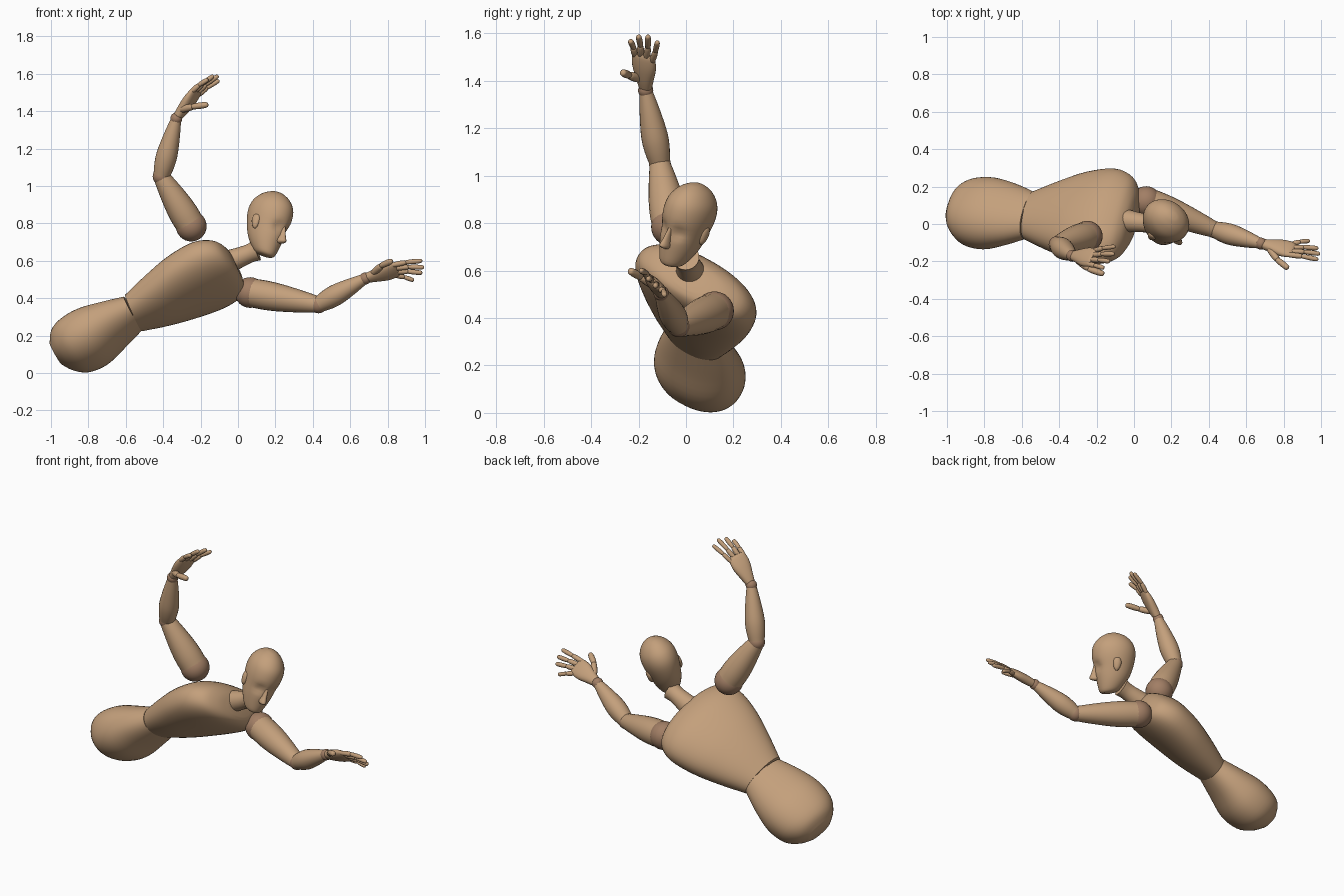
import bpy, math
from mathutils import Vector

cube = bpy.data.objects.get("Cube")
if cube:
    bpy.data.objects.remove(cube, do_unlink=True)


def material(name, rgb):
    m = bpy.data.materials.new(name)
    m.use_nodes = True
    m.diffuse_color = (*rgb, 1)
    bsdf = m.node_tree.nodes["Principled BSDF"]
    bsdf.inputs["Base Color"].default_value = (*rgb, 1)
    bsdf.inputs["Roughness"].default_value = 0.7
    return m


WOOD = material("light wood", (0.55, 0.35, 0.20))
JOINT = material("dark wood", (0.36, 0.21, 0.13))


def frame(up, left):
    """Orthonormal up, left and front directions of a part."""
    u = Vector(up).normalized()
    l = Vector(left)
    l = (l - u * l.dot(u)).normalized()
    return u, l, l.cross(u)


def spline(a, b, c, d, t):
    return 0.5 * (2 * b + (c - a) * t + (2 * a - 5 * b + 4 * c - d) * t * t
                  + (3 * b - a - 3 * c + d) * t ** 3)


def finish(obj, mat):
    obj.data.materials.append(mat)
    bpy.ops.object.select_all(action='DESELECT')
    obj.select_set(True)
    bpy.context.view_layer.objects.active = obj
    bpy.ops.object.shade_smooth_by_angle(angle=math.radians(40))
    return obj


def loft(name, origin, up, left, stations, power=2.0, sides=32, steps=4, mat=WOOD):
    """Skin rings given as (height, half width, half depth, forward shift)."""
    o = Vector(origin)
    u, l, f = frame(up, left)
    s = [Vector(p) for p in stations]
    rows = []
    for i in range(len(s) - 1):
        a, d = s[max(i - 1, 0)], s[min(i + 2, len(s) - 1)]
        rows += [spline(a, s[i], s[i + 1], d, k / steps) for k in range(steps)]
    rows.append(s[-1])
    verts = []
    for h, w, dep, shift in rows:
        for k in range(sides):
            t = math.tau * k / sides
            c, n = math.cos(t), math.sin(t)
            x = math.copysign(abs(c) ** (2 / power), c) * w
            y = math.copysign(abs(n) ** (2 / power), n) * dep + shift
            verts.append(o + u * h + l * x + f * y)
    n = len(rows)
    faces = [(r * sides + k, r * sides + (k + 1) % sides,
              (r + 1) * sides + (k + 1) % sides, (r + 1) * sides + k)
             for r in range(n - 1) for k in range(sides)]
    faces += [tuple(reversed(range(sides))), tuple(range((n - 1) * sides, n * sides))]
    # left, front, up is left-handed, so reverse the winding
    faces = [tuple(reversed(q)) for q in faces]
    me = bpy.data.meshes.new(name)
    me.from_pydata(verts, [], faces)
    obj = bpy.data.objects.new(name, me)
    bpy.context.collection.objects.link(obj)
    return finish(obj, mat)


def limb(name, a, b, radii, mat=WOOD, sides=24):
    """Round tapered piece from a to b with (fraction, radius) pairs."""
    a, b = Vector(a), Vector(b)
    d = b - a
    side = (0, 1, 0) if abs(d.normalized().y) < 0.9 else (1, 0, 0)
    return loft(name, a, d, side, [(t * d.length, r, r, 0) for t, r in radii],
                sides=sides, mat=mat)


def ball(name, p, r, mat=JOINT):
    bpy.ops.mesh.primitive_uv_sphere_add(segments=32, ring_count=16, radius=r, location=p)
    obj = bpy.context.object
    obj.name = name
    return finish(obj, mat)


# Torso
WAIST = (-0.56, 0.045, 0.32)
loft("chest", WAIST, (0.92, -0.05, 0.39), (0.25, 0.85, -0.47),
     [(0, 0.14, 0.085, 0), (0.15, 0.205, 0.115, -0.015), (0.3, 0.26, 0.132, -0.03),
      (0.45, 0.285, 0.135, -0.035), (0.55, 0.25, 0.115, -0.025),
      (0.595, 0.17, 0.085, -0.015), (0.61, 0.08, 0.05, -0.01)], power=2.2, sides=48)
loft("pelvis", WAIST, (0.88, -0.07, 0.46), (0.295, 0.88, -0.43),
     [(-0.47, 0.08, 0.055, 0), (-0.43, 0.14, 0.11, 0), (-0.36, 0.187, 0.145, 0.01),
      (-0.25, 0.2, 0.15, 0.012), (-0.12, 0.175, 0.115, 0.005), (0, 0.135, 0.082, 0)],
     power=2.2, sides=48)
ball("waist_joint", WAIST, 0.08)

# Neck
limb("neck", (-0.06, 0.02, 0.59), (0.1, 0.0, 0.655),
     [(0, 0.064), (0.4, 0.055), (0.75, 0.05), (1, 0.056)])

# Head
HEAD = Vector((0.17, 0.015, 0.84))
H_UP, H_LEFT, H_FRONT = frame((0.28, 0.23, 0.93), (0.54, 0.77, -0.35))
head = loft("head", HEAD, H_UP, H_LEFT,
            [(-0.225, 0.028, 0.03, 0.055), (-0.21, 0.052, 0.06, 0.04),
             (-0.15, 0.077, 0.093, 0.018), (-0.08, 0.092, 0.115, 0.005),
             (0, 0.103, 0.13, 0), (0.06, 0.095, 0.12, 0), (0.105, 0.066, 0.085, 0),
             (0.13, 0.03, 0.04, 0), (0.136, 0.006, 0.008, 0)], sides=48)
for v in head.data.vertices:
    # Hollow the eye sockets below the brow
    p = v.co - HEAD
    if p.dot(H_FRONT) > 0:
        dx = (abs(p.dot(H_LEFT)) - 0.04) / 0.028
        dz = (p.dot(H_UP) + 0.065) / 0.025
        v.co -= H_FRONT * 0.018 * math.exp(-dx * dx - dz * dz)
loft("nose", HEAD, H_UP, H_LEFT,
     [(-0.145, 0.012, 0.012, 0.115), (-0.132, 0.02, 0.036, 0.118),
      (-0.1, 0.014, 0.026, 0.115), (-0.05, 0.008, 0.012, 0.11)], sides=16)
for side, sign in (("left", 1), ("right", -1)):
    loft(side + "_ear", HEAD + H_LEFT * 0.092 * sign - H_FRONT * 0.01, H_UP, H_LEFT,
         [(-0.105, 0.004, 0.006, 0.006), (-0.09, 0.013, 0.017, 0.004),
          (-0.06, 0.017, 0.025, 0), (-0.035, 0.014, 0.02, 0),
          (-0.025, 0.004, 0.007, 0)], sides=20)


def finger(name, a, b, bend, r):
    """Two rounded segments with a slight bend between them."""
    a, b = Vector(a), Vector(b)
    mid = (a + b) / 2 + bend
    ends = [(0, 0.5), (0.08, 0.85), (0.5, 1), (0.9, 0.85), (1, 0.35)]
    limb(name + "_base", a, mid, [(t, k * r) for t, k in ends], sides=12)
    limb(name + "_tip", mid - (b - mid) * 0.1, b, [(t, k * r * 0.9) for t, k in ends], sides=12)


def arm(side, shoulder, elbow, wrist, knuckles, across, tips, thumb):
    ball(side + "_shoulder_joint", shoulder, 0.082)
    limb(side + "_upper_arm", shoulder, elbow,
         [(0.03, 0.077), (0.25, 0.078), (0.5, 0.071), (0.8, 0.056), (0.98, 0.045)])
    ball(side + "_elbow_joint", elbow, 0.046)
    limb(side + "_forearm", elbow, wrist,
         [(0.02, 0.044), (0.2, 0.054), (0.4, 0.056), (0.7, 0.044), (0.98, 0.028)])
    ball(side + "_wrist_joint", wrist, 0.032)
    # Palm
    wrist, knuckles = Vector(wrist), Vector(knuckles)
    d = knuckles - wrist
    n = d.length
    u, l, f = frame(d, across)
    loft(side + "_palm", wrist, d, across,
         [(0, 0.024, 0.022, 0), (0.3 * n, 0.038, 0.027, 0), (0.65 * n, 0.054, 0.026, 0),
          (0.93 * n, 0.053, 0.018, 0), (1.03 * n, 0.042, 0.009, 0)], power=2.3, sides=24)
    # Fingers and thumb, bowed outward on the back of the hand
    back = f if f.z > 0 else -f
    names = ("index", "middle", "ring", "little")
    for i, tip in enumerate(tips):
        root = knuckles + l * (0.04 - 0.027 * i) - u * (0.012 + 0.006 * abs(i - 1))
        finger(f"{side}_{names[i]}_finger", root, tip, back * 0.006, 0.0145 - 0.001 * (i == 3))
    base = wrist + d * 0.28 + l * 0.02
    finger(side + "_thumb", base, thumb, l * 0.014, 0.019)


# Arms
arm("right", (-0.25, -0.065, 0.785), (-0.41, -0.11, 1.05), (-0.33, -0.17, 1.36),
    (-0.22, -0.18, 1.51), (-0.5, -0.85, 0.1),
    [(-0.16, -0.235, 1.57), (-0.13, -0.2, 1.59), (-0.105, -0.16, 1.59), (-0.1, -0.12, 1.565)],
    (-0.16, -0.268, 1.435))
arm("left", (0.065, 0.12, 0.43), (0.43, -0.03, 0.365), (0.68, -0.105, 0.505),
    (0.85, -0.14, 0.555), (0, -0.7, 0.7),
    [(0.985, -0.19, 0.6), (0.995, -0.16, 0.565), (0.985, -0.13, 0.535), (0.94, -0.09, 0.495)],
    (0.825, -0.238, 0.6))
